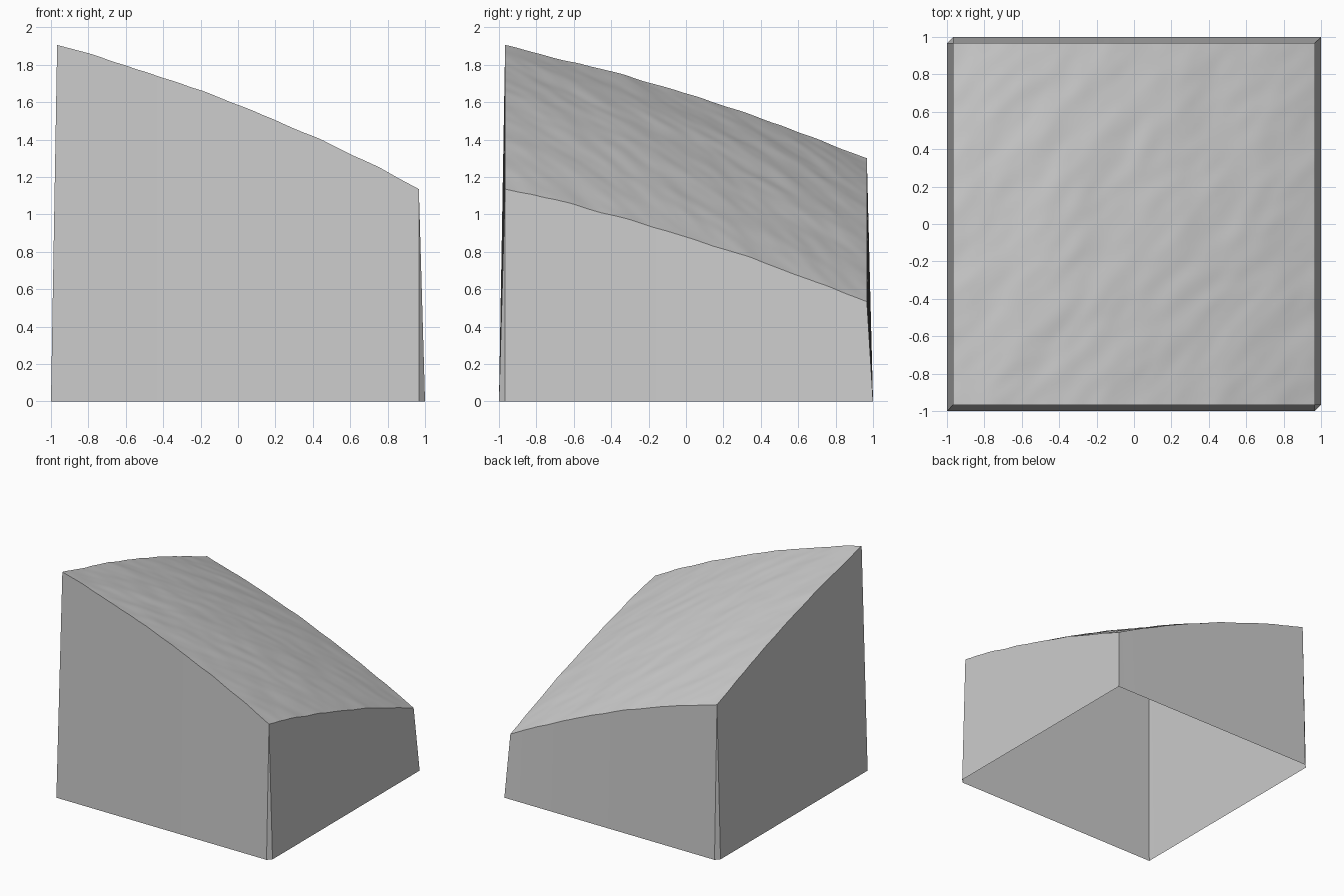
import bpy
import bmesh
import math
from mathutils import noise

if "Cube" in bpy.data.objects:
    bpy.data.objects.remove(bpy.data.objects["Cube"], do_unlink=True)

HALF = 0.967    # half width of the ground surface
FOOT = 1.0      # half width at the foot of the skirt
CELLS = 72


def material(name, colour):
    mat = bpy.data.materials.new(name)
    mat.use_nodes = True
    mat.diffuse_color = colour
    mat.node_tree.nodes["Principled BSDF"].inputs["Base Color"].default_value = colour
    return mat


def height(x, y):
    """Tilted, gently domed hillside with fine diagonal ripples."""
    u, v = x / HALF, y / HALF
    slope = 1.2175 - 0.3825 * u - 0.3025 * v
    dome = 0.065 * (1 - u * u) + 0.045 * (1 - v * v)
    along, across = x + y, x - y
    ripple = 0.007 * noise.noise((along * 1.6, across * 4.5, 0.3))
    ripple += 0.004 * noise.noise((along * 4, across * 9, 5.1))
    return slope + dome + ripple


def new_object(name, bm, mat):
    mesh = bpy.data.meshes.new(name)
    bm.to_mesh(mesh)
    bm.free()
    mesh.materials.append(mat)
    obj = bpy.data.objects.new(name, mesh)
    bpy.context.collection.objects.link(obj)
    return obj


stone = material("grey stone", (0.6, 0.6, 0.6, 1))

# Ground surface
bm = bmesh.new()
bmesh.ops.create_grid(bm, x_segments=CELLS, y_segments=CELLS, size=HALF)
for vert in bm.verts:
    vert.co.z = height(vert.co.x, vert.co.y)
for face in bm.faces:
    face.smooth = True
new_object("ground_surface", bm, stone)

# Skirt walls, open underneath; two opposite corners mitred, two chamfered
bm = bmesh.new()
for side in range(4):
    c, s = round(math.cos(side * math.pi / 2)), round(math.sin(side * math.pi / 2))
    tops, feet = [], []
    for i in range(CELLS + 1):
        t = -HALF + 2 * HALF * i / CELLS
        x, y = c * t + s * HALF, s * t - c * HALF
        tops.append(bm.verts.new((x, y, height(x, y))))
        fx, fy = c * t + s * FOOT, s * t - c * FOOT
        if i in (0, CELLS) and x * y > 0:
            fx, fy = math.copysign(FOOT, x), math.copysign(FOOT, y)
        feet.append(bm.verts.new((fx, fy, 0)))
    for i in range(CELLS):
        bm.faces.new((feet[i], feet[i + 1], tops[i + 1], tops[i]))
    # Narrow chamfer closing the corner at the end of this wall
    end = tops[-1].co
    if end.x * end.y < 0:
        nxt = bm.verts.new((math.copysign(FOOT, end.x) if c else end.x,
                            math.copysign(HALF, end.y), 0))
        nxt.co.x = math.copysign(FOOT, end.x)
        bm.faces.new((feet[-1], nxt, tops[-1]))
bmesh.ops.remove_doubles(bm, verts=bm.verts, dist=0.0005)
new_object("skirt_walls", bm, stone)
